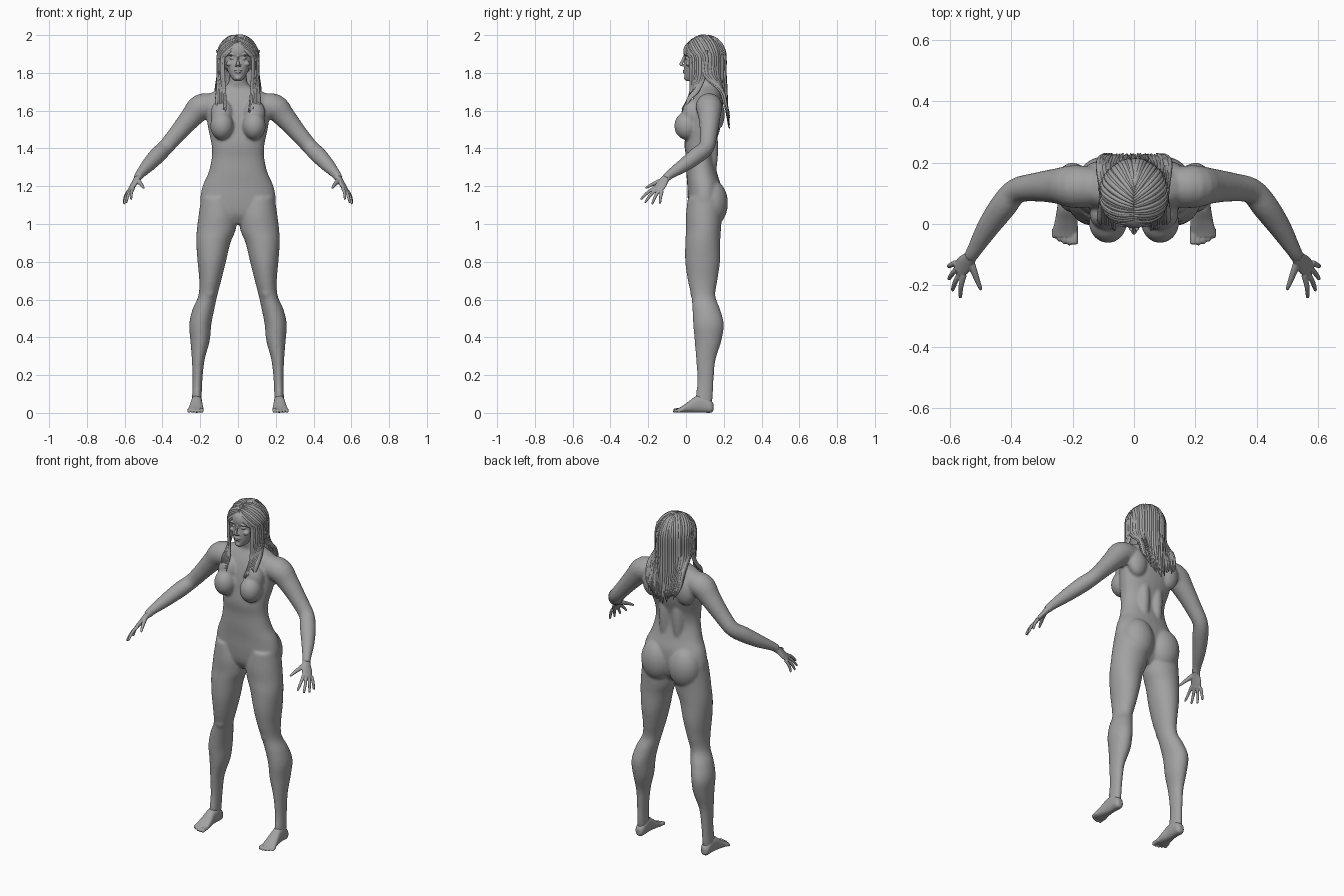
import bpy, bmesh, math, random
from mathutils import Vector, Matrix

random.seed(4)
cube = bpy.data.objects.get("Cube")
if cube:
    bpy.data.objects.remove(cube, do_unlink=True)

grey = bpy.data.materials.new("clay grey")
grey.use_nodes = True
tone = (0.36, 0.36, 0.36, 1)
grey.diffuse_color = tone
grey.node_tree.nodes["Principled BSDF"].inputs["Base Color"].default_value = tone

X, Y, Z = Vector((1, 0, 0)), Vector((0, 1, 0)), Vector((0, 0, 1))
SIDES = (1, -1)


def spline(rows, steps):
    """Catmull-Rom interpolation of equal-length tuples."""
    rows = [Vector(r) for r in rows]
    out = []
    for i in range(len(rows) - 1):
        p1, p2 = rows[i], rows[i + 1]
        m1 = (p2 - rows[max(i - 1, 0)]) / 2
        m2 = (rows[min(i + 2, len(rows) - 1)] - p1) / 2
        for k in range(steps):
            t = k / steps
            h = t * t * (3 - 2 * t)
            out.append(p1 * (1 - h) + p2 * h + m1 * t * (1 - t) ** 2 - m2 * t * t * (1 - t))
    return out + [rows[-1]]


def tube(bm, rows, ref, axis=None, sides=20, steps=4, square=1.0):
    """Loft ellipses (x, y, z, half width, half depth) along a smooth path."""
    pts = spline(rows, steps)
    rings = []
    for i, p in enumerate(pts):
        c = p.to_3d() if len(p) == 3 else Vector(p[:3])
        ahead = Vector(pts[min(i + 1, len(pts) - 1)][:3])
        behind = Vector(pts[max(i - 1, 0)][:3])
        t = axis or (ahead - behind).normalized()
        n = ref(c) if callable(ref) else ref
        u = t.cross(n).normalized()
        v = u.cross(t)
        ring = []
        for k in range(sides):
            a = math.tau * k / sides
            cx, sy = math.cos(a), math.sin(a)
            cx = math.copysign(abs(cx) ** square, cx)
            sy = math.copysign(abs(sy) ** square, sy)
            ring.append(bm.verts.new(c + u * cx * p[3] + v * sy * p[4]))
        rings.append(ring)
    for r0, r1 in zip(rings, rings[1:]):
        for k in range(sides):
            j = (k + 1) % sides
            bm.faces.new((r0[k], r0[j], r1[j], r1[k]))
    bm.faces.new(rings[0])
    bm.faces.new(rings[-1])


def stack(bm, rows, s=1, square=1.0):
    """Loft horizontal sections given as (z, x inner, x outer, y front, y back)."""
    tube(bm, [(s * (a + b) / 2, (f + k) / 2, z, (b - a) / 2, (k - f) / 2)
              for z, a, b, f, k in rows], Y, Z, 28, 4, square)


def ball(bm, centre, radii):
    m = Matrix.Translation(centre) @ Matrix.Diagonal((*radii, 1))
    bmesh.ops.create_uvsphere(bm, u_segments=24, v_segments=16, radius=1, matrix=m)


def pair(bm, centre, radii):
    for s in SIDES:
        ball(bm, (s * centre[0], centre[1], centre[2]), radii)


def flip(rows, s):
    return [(s * r[0], *r[1:]) for r in rows]


def finish(name, bm, voxel=0, smooth=0):
    """Make the object; optionally fuse its volumes into one smooth skin."""
    bmesh.ops.recalc_face_normals(bm, faces=bm.faces)
    for f in bm.faces:
        f.smooth = True
    me = bpy.data.meshes.new(name)
    bm.to_mesh(me)
    bm.free()
    me.materials.append(grey)
    ob = bpy.data.objects.new(name, me)
    bpy.context.collection.objects.link(ob)
    if voxel:
        mod = ob.modifiers.new("fuse", 'REMESH')
        mod.mode, mod.voxel_size, mod.use_smooth_shade = 'VOXEL', voxel, True
        mod = ob.modifiers.new("soften", 'SMOOTH')
        mod.factor, mod.iterations = 0.5, smooth
    return ob


# Body: torso, neck, hips, legs and arms fused together
body = bmesh.new()
torso = [(1, .1, .05, .13), (1.05, .18, .02, .17), (1.12, .2, .01, .185), (1.2, .188, .007, .185),
         (1.27, .157, .002, .165), (1.35, .139, 0, .148), (1.42, .14, -.008, .155),
         (1.5, .157, 0, .18), (1.58, .168, .01, .195), (1.65, .17, .03, .195),
         (1.69, .15, .05, .185), (1.72, .085, .065, .17), (1.75, .05, .06, .155), (1.82, .047, .05, .15)]
stack(body, [(z, -w, w, f, b) for z, w, f, b in torso], square=.9)
pair(body, (.09, .135, 1.11), (.098, .087, .125))
pair(body, (.085, .005, 1.52), (.062, .067, .075))
pair(body, (.085, .03, 1.58), (.06, .05, .08))
pair(body, (.11, .16, 1.58), (.06, .045, .085))
pair(body, (.045, .12, 1.4), (.04, .05, .2))
pair(body, (.152, .05, .64), (.03, .028, .04))
leg = [(1.14, .03, .195, .01, .19), (1.05, .006, .208, 0, .19), (.97, .012, .218, 0, .185),
       (.9, .04, .221, -.004, .181), (.8, .064, .214, -.004, .18), (.7, .089, .205, .01, .166),
       (.62, .11, .21, .028, .155), (.55, .125, .24, .034, .18), (.47, .141, .258, .038, .2),
       (.38, .15, .252, .046, .187), (.28, .177, .244, .054, .156), (.17, .189, .241, .06, .146),
       (.09, .192, .243, .052, .142), (.03, .195, .245, .05, .135)]
arm = [(.12, .12, 1.625, .065), (.195, .122, 1.618, .07), (.25, .124, 1.562, .058),
       (.32, .12, 1.48, .047), (.383, .108, 1.407, .042), (.425, .06, 1.365, .044),
       (.475, -.01, 1.312, .037), (.52, -.085, 1.262, .025), (.533, -.108, 1.24, .023)]
for s in SIDES:
    stack(body, leg, s)
    tube(body, [(s * x, y, z, r, r) for x, y, z, r in arm], Y + Z * .6)
finish("body", body, .007, 7)

# Hands: palm, four fingers and a thumb
across = Vector((.025, .04, -.015))
tips = [(.566, -.24, 1.13), (.592, -.217, 1.113), (.604, -.18, 1.105), (.605, -.138, 1.108)]
for s, side in zip(SIDES, ("left", "right")):
    hand = bmesh.new()
    mirror = Vector((s, 1, 1))
    normal = across.cross(Vector((.042, -.05, -.07))).normalized() * mirror
    palm = [(.515, -.078, 1.267, .022, .02), (.535, -.11, 1.237, .023, .017),
            (.555, -.133, 1.205, .031, .013), (.572, -.152, 1.178, .027, .01)]
    tube(hand, flip(palm, s), normal)
    for i, tip in enumerate(tips):
        base = Vector((.567, -.146, 1.184)) + across * (i - 1.5) * .34
        tip = Vector(tip)
        mid = base.lerp(tip, .5) + Vector((.004, -.002, .004))
        finger = [(*base, .0095, .0095), (*mid, .0085, .0085), (*tip.lerp(mid, .1), .006, .006), (*tip, .002, .002)]
        tube(hand, flip(finger, s), normal, sides=10)
    thumb = [(.535, -.115, 1.235, .014, .012), (.523, -.15, 1.222, .013, .011),
             (.51, -.185, 1.206, .009, .009), (.5, -.21, 1.192, .006, .006), (.498, -.215, 1.189, .002, .002)]
    tube(hand, flip(thumb, s), normal, sides=10)
    finish(side + "_hand", hand, .003, 2)

    # Feet: heel, arch and five toes
    foot = bmesh.new()
    sole = [(.218, .146, .03, .012, .016), (.218, .132, .034, .026, .033), (.218, .09, .047, .029, .046),
            (.22, .05, .044, .031, .043), (.221, .01, .029, .037, .028),
            (.224, -.022, .018, .041, .017), (.226, -.042, .013, .036, .011)]
    tube(foot, flip(sole, s), Z, Y, square=.85)
    for i, end in enumerate((.068, .07, .066, .058, .047)):
        x, r = .193 + .0165 * i, (.0115 if i == 0 else .0085)
        toe = [(x, -.015, .016, r, r), (x, .018 - end, .014, r, r), (x, .006 - end, r, r, r), (x, -end, r, .003, .003)]
        tube(foot, flip(toe, s), Z, sides=10)
    finish(side + "_foot", foot, .0035, 2)

# Head with brow, eyes, nose, lips, cheeks and pointed ears
head = bmesh.new()
face = [(1.756, .016, .002, .05), (1.77, .032, -.007, .08), (1.8, .05, -.009, .1),
        (1.84, .064, -.01, .12), (1.878, .071, -.006, .15), (1.9, .074, -.013, .16),
        (1.925, .074, -.013, .17), (1.95, .066, -.002, .16), (1.975, .04, .03, .14)]
stack(head, [(z, -w, w, f, b) for z, w, f, b in face])
ball(head, (0, .098, 1.888), (.09, .098, .102))
tube(head, [(0, -.008, 1.892, .006, .006), (0, -.017, 1.868, .006, .008),
            (0, -.026, 1.846, .009, .009), (0, -.022, 1.836, .008, .004)], Y, Z, 12)
pair(head, (.01, -.014, 1.84), (.007, .009, .006))
pair(head, (.03, .006, 1.877), (.015, .012, .007))
pair(head, (.032, .001, 1.897), (.024, .011, .006))
pair(head, (.045, .014, 1.848), (.018, .016, .014))
ball(head, (0, -.009, 1.813), (.022, .009, .004))
ball(head, (0, -.008, 1.803), (.018, .009, .005))
ball(head, (0, 0, 1.774), (.018, .012, .012))
for s in SIDES:
    ear = [(.08, .085, 1.85, .01, .006), (.095, .095, 1.88, .018, .007), (.116, .115, 1.922, .003, .003)]
    tube(head, flip(ear, s), X, sides=12)
finish("head", head, .003, 2)

# Hair: overlapping locks swept from a parting, in front of and behind the shoulders
skull = Vector((0, .097, 1.88))


def outward(p):
    return Vector((p.x, p.y - skull.y + .001, max(p.z - skull.z, 0))).normalized()


def lock(bm, s, t, lift, width):
    part, turn = math.radians(54 - 75 * t), math.radians(50 + 130 * t)
    start = Vector((0, -math.sin(part), math.cos(part)))
    end = Vector((math.sin(turn), -math.cos(turn), 0))
    radii = Vector((.104, .108, .116)) + Vector((lift, lift, lift))
    path = [skull + start.slerp(end, k / 4) * radii for k in range(5)]
    x, y = path[-1].x, path[-1].y
    path.append(Vector((x, y, 1.79)))
    wobble = random.uniform(-.006, .006)
    if t < .3:
        f = t / .3
        path += [Vector((.075 + .035 * f, .03 + .03 * f, 1.71)), Vector((.07 + .045 * f, .014 + lift, 1.66)),
                 Vector((.058 + .05 * f + wobble, -.022 + .02 * f, 1.6 + wobble * 2))]
    else:
        drop = 1.5 + .11 * (1 - t) + random.uniform(0, .03)
        path += [Vector((x * 1.1, max(y, .186) + lift, 1.71)), Vector((x + wobble, .212 + lift, 1.62)),
                 Vector((x * .85 + wobble, .226 + lift, drop))]
    scale = (.5, .9, 1, 1.1, 1.1, 1.1, 1.1, .9, .2)
    tube(bm, [(s * p.x, p.y, p.z, width * k, .007 * min(k, 1)) for p, k in zip(path, scale)],
         outward, sides=8, steps=3)


hair = bmesh.new()
COUNT = 22
for s in SIDES:
    for i in range(COUNT):
        t = i / (COUNT - 1)
        lock(hair, s, t, 0, .014)
        if 0 < i:
            lock(hair, s, t - random.uniform(.005, .03), random.uniform(.002, .005), random.uniform(.006, .01))
finish("hair", hair)
